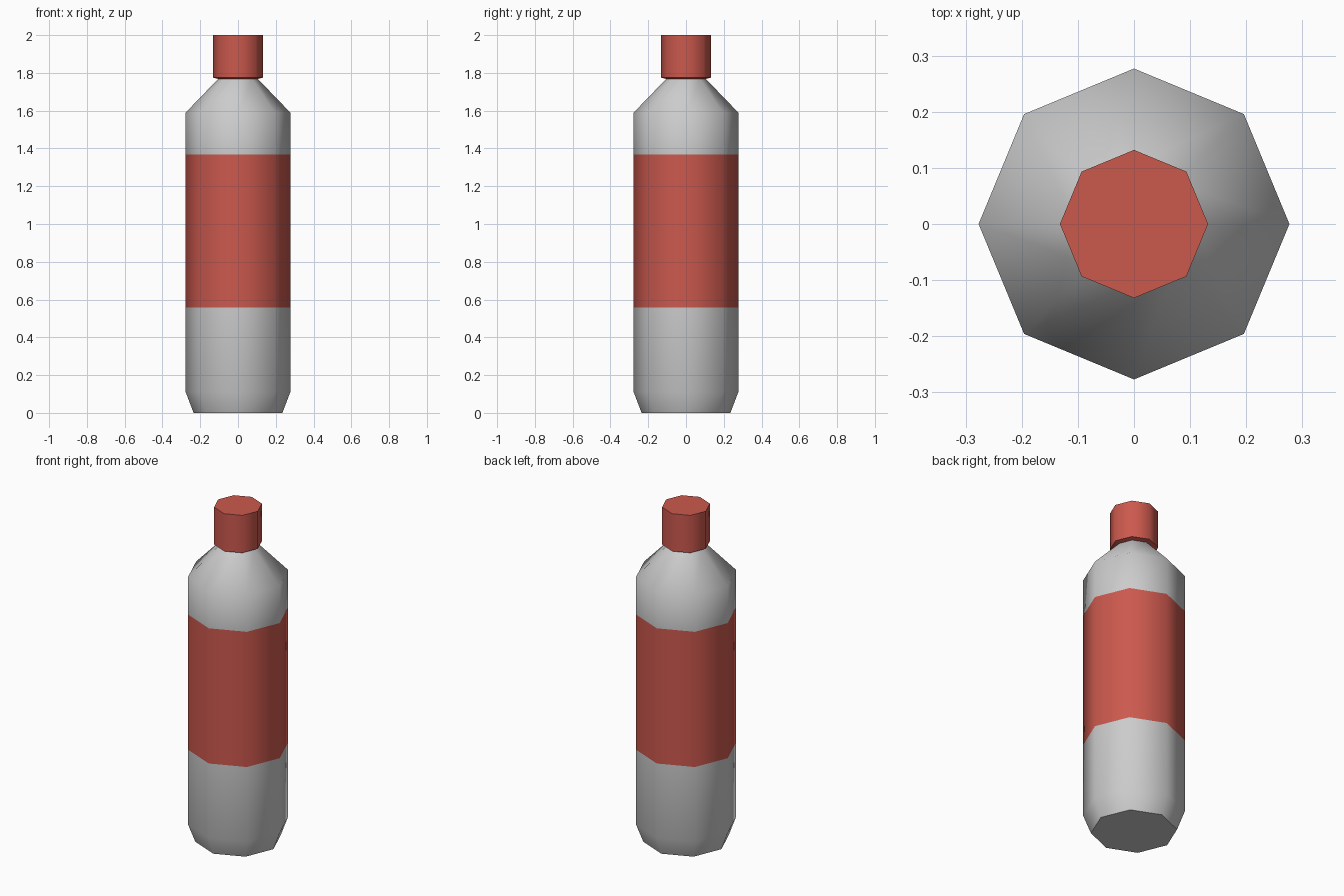
import bpy, bmesh, math

if "Cube" in bpy.data.objects:
    bpy.data.objects.remove(bpy.data.objects["Cube"])

SIDES = 8
red = bpy.data.materials.new("red")
red.diffuse_color = (0.60, 0.10, 0.075, 1)
red.use_nodes = True
red.node_tree.nodes["Principled BSDF"].inputs["Base Color"].default_value = red.diffuse_color


def lathe(name, profile, red_bands=(), cap_bottom=True, cap_top=True):
    """Turn (radius, z) points into an eight-sided solid; listed bands are red."""
    bm = bmesh.new()
    rings = []
    for r, z in profile:
        rings.append([bm.verts.new((r * math.cos(i * math.tau / SIDES),
                                    r * math.sin(i * math.tau / SIDES), z))
                      for i in range(SIDES)])
    for b, (lo, hi) in enumerate(zip(rings, rings[1:])):
        for i in range(SIDES):
            j = (i + 1) % SIDES
            f = bm.faces.new((lo[i], lo[j], hi[j], hi[i]))
            f.material_index = 1 if b in red_bands else 0
    if cap_bottom:
        bm.faces.new(rings[0][::-1])
    if cap_top:
        bm.faces.new(rings[-1])
    me = bpy.data.meshes.new(name)
    bm.to_mesh(me)
    bm.free()
    ob = bpy.data.objects.new(name, me)
    bpy.context.collection.objects.link(ob)
    # rounded walls stay smooth, end rims stay crisp
    bpy.ops.object.select_all(action='DESELECT')
    ob.select_set(True)
    bpy.context.view_layer.objects.active = ob
    bpy.ops.object.shade_smooth_by_angle(angle=math.radians(60))
    return ob


# Bottle: tapered foot, lower wall, red label band, upper wall, shoulder
bottle = lathe("bottle_body",
               [(0.235, 0), (0.277, 0.11), (0.277, 0.557), (0.277, 1.368),
                (0.277, 1.59), (0.105, 1.768)],
               red_bands=(2,), cap_top=False)
bottle.data.materials.append(None)
bottle.data.materials.append(red)

# Screw cap with a slightly sloping underside meeting the neck
cap = lathe("cap", [(0.105, 1.768), (0.132, 1.775), (0.132, 2.0)], cap_bottom=False)
cap.data.materials.append(red)
